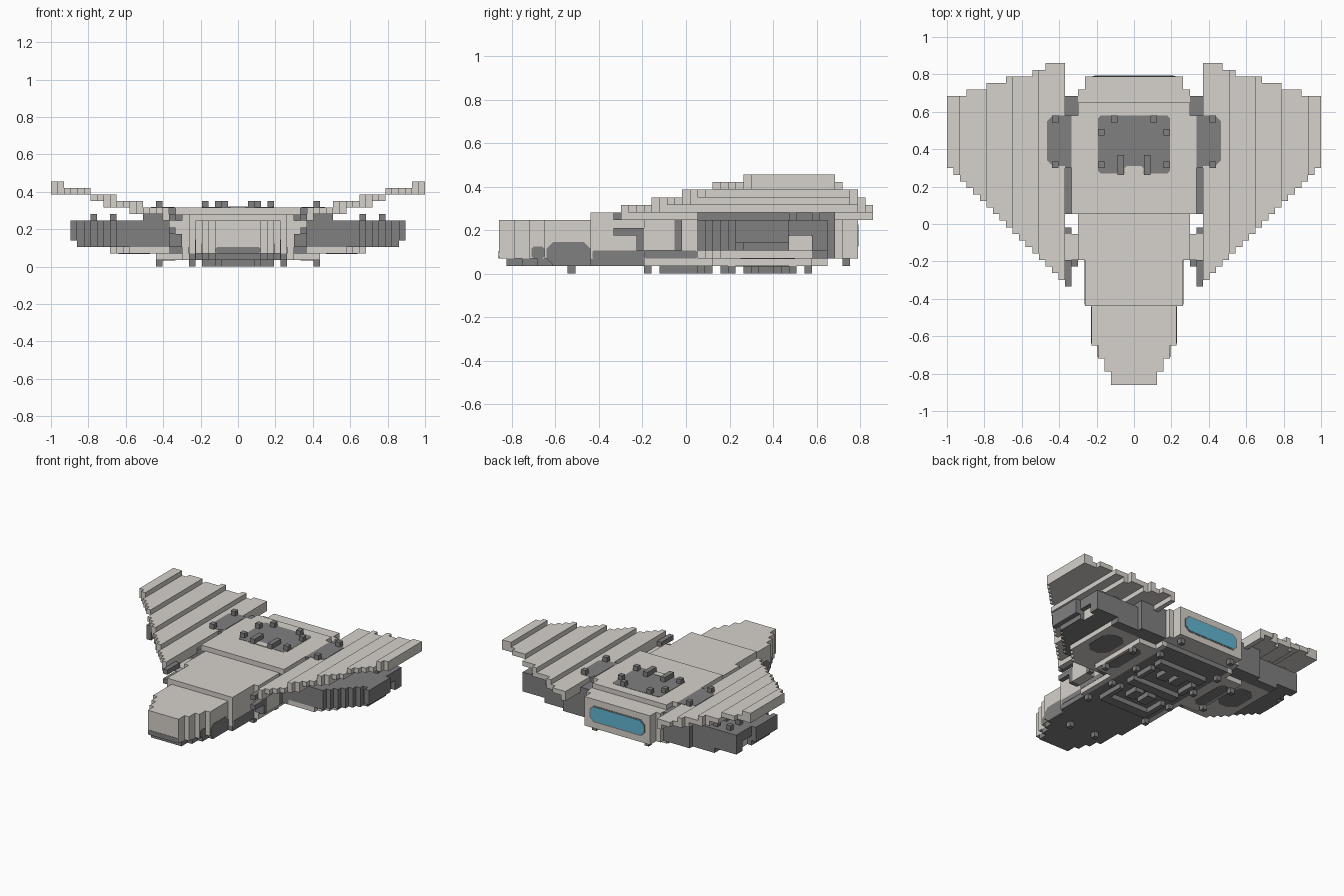
import bpy, bmesh

U = 2 / 57  # one block


def material(name, rgb):
    m = bpy.data.materials.new(name)
    m.use_nodes = True
    m.diffuse_color = (*rgb, 1)
    bsdf = next(n for n in m.node_tree.nodes if n.type == 'BSDF_PRINCIPLED')
    bsdf.inputs["Base Color"].default_value = (*rgb, 1)
    bsdf.inputs["Roughness"].default_value = 0.8
    return m


LIGHT = material("warm_light_grey", (0.67, 0.64, 0.6))
DARK = material("dark_grey", (0.215, 0.215, 0.215))
GLOW = material("engine_blue", (0.12, 0.47, 0.64))


def extrude(bm, points, offset):
    """Close a polygon of 3D points and extrude it into a solid."""
    face = bm.faces.new([bm.verts.new(p) for p in points])
    out = bmesh.ops.extrude_face_region(bm, geom=[face])["geom"]
    moved = [v for v in out if isinstance(v, bmesh.types.BMVert)]
    bmesh.ops.translate(bm, verts=moved, vec=offset)


def finish(name, bm, mat, mirror):
    bmesh.ops.recalc_face_normals(bm, faces=bm.faces)
    mesh = bpy.data.meshes.new(name)
    bm.to_mesh(mesh)
    bm.free()
    mesh.materials.append(mat)
    ob = bpy.data.objects.new(name, mesh)
    bpy.context.collection.objects.link(ob)
    if mirror:
        ob.modifiers.new("mirror", 'MIRROR')


def slab(name, columns, k0, k1, mat, mirror=False):
    """Stepped slab: columns are (i, first j, last j), layers k0 to k1."""
    bm = bmesh.new()
    front, back = [], []
    for i, j0, j1 in columns:
        for side, y in ((front, j0 - 0.5), (back, j1 + 0.5)):
            # drop the previous corner when the edge runs straight on
            if side and side[-1][1] == y:
                side.pop()
            else:
                side.append((i - 0.5, y))
            side.append((i + 0.5, y))
    pts = [(x * U, y * U, k0 * U) for x, y in front + back[::-1]]
    extrude(bm, pts, (0, 0, (k1 - k0 + 1) * U))
    finish(name, bm, mat, mirror)


def blocks(name, boxes, mat, mirror=False):
    """Boxes given by inclusive block ranges (i0, i1, j0, j1, k0, k1)."""
    bm = bmesh.new()
    for i0, i1, j0, j1, k0, k1 in boxes:
        a, b = (i0 - 0.5) * U, (i1 + 0.5) * U
        c, d = (j0 - 0.5) * U, (j1 + 0.5) * U
        z = k0 * U
        extrude(bm, [(a, c, z), (b, c, z), (b, d, z), (a, d, z)],
                (0, 0, (k1 - k0 + 1) * U))
    finish(name, bm, mat, mirror)


def plate(name, u0, u1, v0, v1, w, axis, mat, cut=0.03, thick=0.002, mirror=False):
    """Thin plate with cut corners, facing along the given axis."""
    flat = [(u0 + cut, v0), (u1 - cut, v0), (u1, v0 + cut), (u1, v1 - cut),
            (u1 - cut, v1), (u0 + cut, v1), (u0, v1 - cut), (u0, v0 + cut)]

    def place(u, v, h):
        return {'x': (h, u, v), 'y': (u, h, v), 'z': (u, v, h)}[axis]
    bm = bmesh.new()
    extrude(bm, [place(u, v, w) for u, v in flat], place(0, 0, thick))
    finish(name, bm, mat, mirror)


cube = bpy.data.objects.get("Cube")
if cube:
    bpy.data.objects.remove(cube, do_unlink=True)


# Swept wings: overlapping terraced panels rising towards the tips
def wing_rear(i):
    for limit, j in ((13, 24), (15, 23), (19, 22), (22, 21), (25, 20)):
        if i <= limit:
            return j
    return 19


wing_panels = [(11, 11), (11, 16), (15, 20), (19, 22), (23, 28), (27, 28)]
for n, (i0, i1) in enumerate(wing_panels):
    cols = [(i, i - 19, wing_rear(i)) for i in range(i0, i1 + 1)]
    slab(f"wing_panel_{n + 1}", cols, 7 + n, 7 + n, LIGHT, True)


# Nose, narrowing in steps
def nose_front(i):
    return {4: -22, 5: -20, 6: -18}.get(abs(i), -24)


nose = [(i, nose_front(i), -13) for i in range(-6, 7)]
slab("nose", nose, 2, 6, LIGHT)
slab("nose_chin", [(i, j0 + 1, j1) for i, j0, j1 in nose], 1, 1, DARK)
plate("nose_side_patch", -0.64, -0.44, 0.04, 0.145, 6.5 * U, 'x', DARK, mirror=True)
plate("nose_step_patch", -0.71, -0.65, 0.07, 0.125, 5.5 * U, 'x', DARK, 0.01, mirror=True)
plate("nose_front_patch", -0.12, 0.12, 0.07, 0.105, -24.5 * U, 'y', DARK, 0.01, -0.002)

# Fuselage and raised deck
blocks("fuselage", [(-7, 7, -12, 22, 2, 7)], LIGHT)
blocks("fuselage_cheek", [(8, 8, -5, 1, 2, 7), (8, 8, 2, 20, 2, 7)], LIGHT, True)
slab("deck", [(i, 2, 18 if abs(i) < 9 else 16) for i in range(-9, 10)], 8, 8, LIGHT)
blocks("belly", [(-7, 7, -12, 18, 1, 1)], DARK)
blocks("belly_side", [(8, 8, -5, 18, 1, 1), (9, 12, 4, 16, 1, 1)], LIGHT, True)
plate("belly_side_patch", 9.5 * U, 12 * U, 0.2, 0.5, U, 'z', DARK, thick=-0.002, mirror=True)
plate("fuselage_band", -0.43, -0.19, 2 * U, 3 * U, 7.5 * U, 'x', DARK, 0.005, mirror=True)
plate("cheek_band", -0.19, 0.05, 2 * U, 3 * U, 8.5 * U, 'x', DARK, 0.005, mirror=True)

# Rear engine outlet
rear = 22.5 * U
plate("outlet_rim", -0.222, 0.222, 0.115, 0.235, rear, 'y', DARK, 0.03)
plate("outlet_glow", -0.212, 0.212, 0.124, 0.226, rear, 'y', GLOW, 0.025, 0.004)

# Struts between the fuselage and the wing roots
blocks("wing_strut", [(8, 10, -5, -2, 3, 6)], LIGHT, True)
blocks("strut_rail", [(10, 10, -9, -6, 5, 5), (10, 10, -9, -6, 7, 7),
                      (10, 10, -1, -1, 3, 6), (9, 10, -6, -6, 3, 4)], DARK, True)
blocks("gap_filler", [(9, 10, 2, 19, 2, 7)], DARK, True)

# Stepped engine pods under the wings, with a notched outer side
slab("pod", [(i, max(2, i - 16), 18) for i in range(11, 24)], 3, 6, DARK, True)
blocks("pod_outer_side", [(24, 24, 8, 13, 3, 6), (25, 25, 7, 13, 4, 6),
                          (24, 24, 14, 16, 5, 6), (24, 24, 17, 18, 3, 6)], DARK, True)
plate("pod_notch_panel", 13.5 * U, 16.5 * U, 3 * U, 5 * U, 23.5 * U, 'x', LIGHT, 0.005, mirror=True)
slab("pod_root", [(i, 2, 18) for i in range(12, 15)], 7, 7, DARK, True)
slab("pod_floor", [(i, max(2, i - 14), 16) for i in range(11, 20)], 2, 2, LIGHT, True)
plate("pod_floor_patch", 0.47, 0.64, 0.25, 0.5, 2 * U, 'z', DARK, 0.05, -0.002, True)
blocks("pod_rear_box", [(11, 14, 17, 19, 2, 7)], DARK, True)
blocks("pod_lip", [(15, 19, 17, 18, 2, 2)], DARK, True)
blocks("pod_stud", [(i, i, j, j, 7, 7) for i in (19, 22) for j in (14, 17)], DARK, True)

# Deck patches and studs
top = 9 * U
plate("deck_patch", -0.193, 0.193, 0.27, 0.58, top, 'z', DARK, 0.015)
plate("wing_root_patch", 0.34, 0.465, 0.31, 0.58, top, 'z', DARK, mirror=True)
blocks("patch_support", [(10, 10, 9, 16, 8, 8)], DARK, True)
studs = [(5, 14), (5, 9), (3, 16), (12, 16), (12, 9)]
blocks("deck_stud", [(i, i, j, j, 9, 9) for i, j in studs], DARK, True)
blocks("deck_bar", [(2, 2, 8, 10, 9, 9)], DARK, True)
plate("deck_notch", -0.05, 0.05, 0.265, 0.31, top, 'z', LIGHT, 0.01, 0.005)

# Belly ribs and feet
blocks("belly_rib", [(-5, 5, j, j + 1, 0, 0) for j in (-3, 5, 13)], DARK)
blocks("belly_rail", [(5, 5, j, j + 3, 0, 0) for j in (-1, 8)], DARK, True)
blocks("belly_bar", [(1, 2, j, j + 2, 0, 0) for j in (1, 10)], DARK, True)
blocks("foot", [(7, 7, j, j, 0, 0) for j in (-5, 2, 9, 16)]
       + [(12, 12, j, j, 0, 0) for j in (6, 14)], DARK, True)
blocks("nose_foot", [(3, 3, -15, -15, 0, 0)], DARK, True)
blocks("rear_foot", [(6, 6, 21, 21, 1, 1)], DARK, True)
